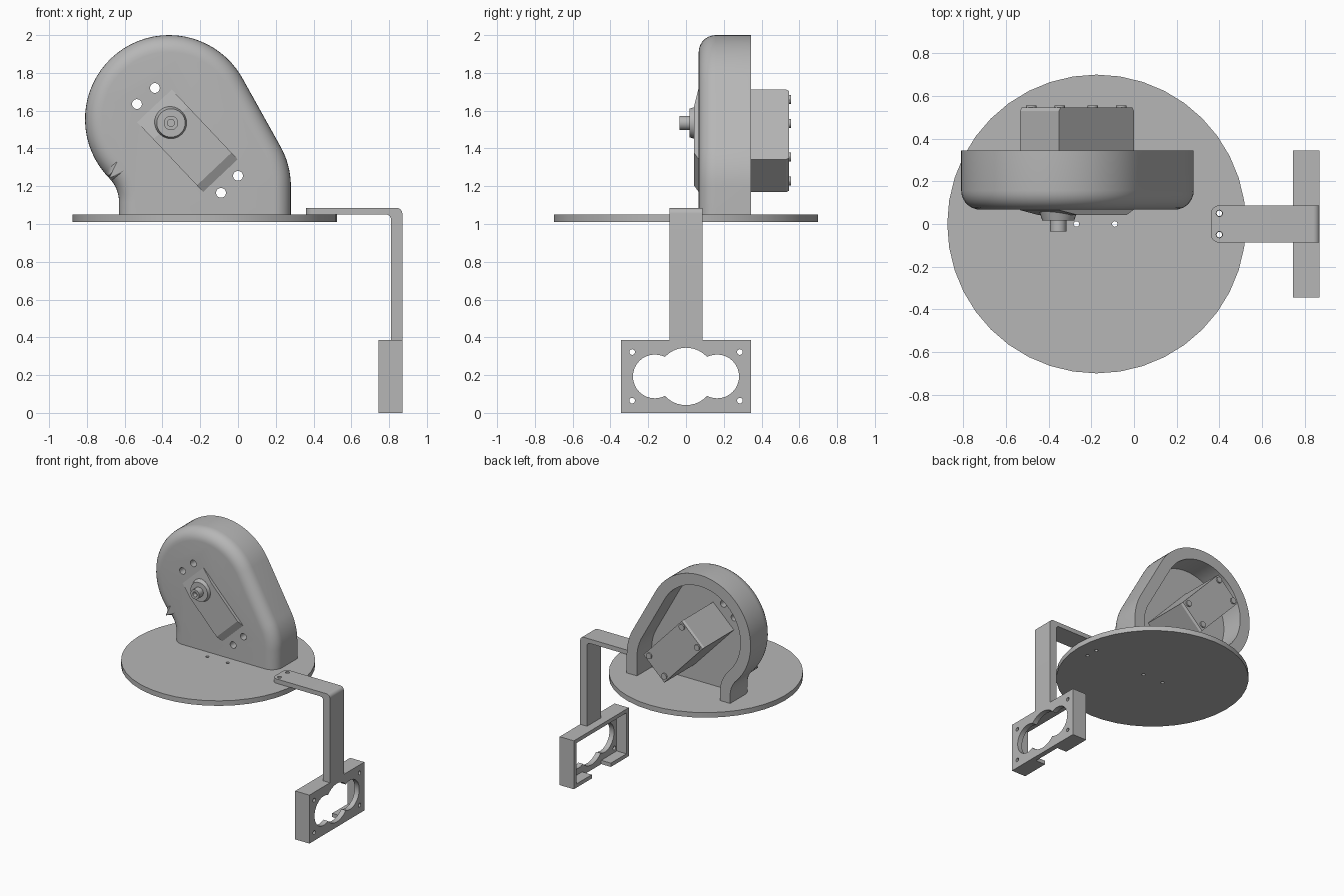
import bpy
import bmesh
from math import sin, cos, pi, radians, atan2, sqrt
from mathutils import Matrix, Vector

cube = bpy.data.objects.get("Cube")
if cube:
    bpy.data.objects.remove(cube, do_unlink=True)

GREY = (0.47, 0.47, 0.47, 1)
grey = bpy.data.materials.new("plain grey")
grey.use_nodes = True
grey.diffuse_color = GREY
grey.node_tree.nodes["Principled BSDF"].inputs["Base Color"].default_value = GREY


def finish(name, bm):
    bmesh.ops.recalc_face_normals(bm, faces=bm.faces)
    me = bpy.data.meshes.new(name)
    bm.to_mesh(me)
    bm.free()
    me.materials.append(grey)
    ob = bpy.data.objects.new(name, me)
    bpy.context.collection.objects.link(ob)
    return ob


PLACE = {"x": lambda a, b, d: (d, a, b),
         "y": lambda a, b, d: (a, d, b),
         "z": lambda a, b, d: (a, b, d)}


def prism_mesh(pts, axis, d0, d1):
    """Extrude a 2D outline along an axis."""
    bm = bmesh.new()
    low, high = [[bm.verts.new(PLACE[axis](a, b, d)) for a, b in pts] for d in (d0, d1)]
    bm.faces.new(low)
    bm.faces.new(high)
    for i in range(len(pts)):
        j = (i + 1) % len(pts)
        bm.faces.new((low[i], low[j], high[j], high[i]))
    bmesh.ops.recalc_face_normals(bm, faces=bm.faces)
    return bm


def prism(name, pts, axis, d0, d1):
    return finish(name, prism_mesh(pts, axis, d0, d1))


def arc(cx, cy, r, a0, a1, n):
    return [(cx + r * cos(a0 + (a1 - a0) * i / n), cy + r * sin(a0 + (a1 - a0) * i / n))
            for i in range(n + 1)]


def rod(name, axis, a, b, r, d0, d1, n=24):
    return prism(name, arc(a, b, r, 0, 2 * pi, n)[:-1], axis, d0, d1)


def rect(a0, b0, a1, b1):
    return [(a0, b0), (a1, b0), (a1, b1), (a0, b1)]


def cut(ob, *cutters):
    """Subtract cutters one at a time, then delete them."""
    for c in cutters:
        mod = ob.modifiers.new("cut", "BOOLEAN")
        mod.operation = "DIFFERENCE"
        mod.solver = "EXACT"
        mod.object = c
        bpy.context.view_layer.objects.active = ob
        bpy.ops.object.modifier_apply(modifier=mod.name)
        bpy.data.objects.remove(c, do_unlink=True)


def smooth(*obs):
    bpy.ops.object.select_all(action="DESELECT")
    for ob in obs:
        ob.select_set(True)
    bpy.context.view_layer.objects.active = obs[0]
    bpy.ops.object.shade_smooth_by_angle(angle=radians(25))


# Round base plate with screw holes
base = rod("base_plate", "z", -0.175, 0, 0.7, 1.01, 1.05, 40)
cut(base, *[rod("cutter", "z", x, y, 0.013, 0.9, 1.2, 12)
            for x, y in ((-0.27, 0), (-0.09, 0), (0.4, 0.05), (0.4, -0.05))])


# Housing outline: large round head, sloping right side, flared left foot
def housing_outline(inset, bottom):
    slope = radians(30.7)
    head, right, flare = 0.445 - inset, 0.43 - inset, 0.18 + inset
    hx, hz, fx = -0.365, 1.555, -0.81
    fz = hz - sqrt(0.625 ** 2 - (hx - fx) ** 2)
    turn = atan2(hz - fz, hx - fx)
    pts = [(0.28 - inset, bottom)]
    pts += arc(-0.15, 1.2, right, 0, slope, 8)
    pts += arc(hx, hz, head, slope, pi + turn, 36)
    pts += arc(fx, fz, flare, turn, 0, 8)
    return pts + [(-0.63 + inset, bottom)]


FRONT, BACK = 0.067, 0.345
bm = prism_mesh(housing_outline(0, 1.05), "y", FRONT, BACK)
rim = [e for e in bm.edges
       if all(abs(v.co.y - FRONT) < 1e-4 for v in e.verts)
       and max(v.co.z for v in e.verts) > 1.051]
bmesh.ops.bevel(bm, geom=rim, offset=0.09, segments=7, profile=0.5, affect="EDGES")
housing = finish("housing", bm)
cut(housing, prism("cutter", housing_outline(0.09, 1.0), "y", 0.16, 0.5))
cut(housing, *[rod("cutter", "y", x, z, 0.026, -0.2, 0.6)
               for x, z in ((-0.44, 1.72), (-0.535, 1.635), (-0.09, 1.165), (0, 1.255))])

# Motor, modelled lying along x and then tilted into place
tilt = Matrix.Translation((-0.267, 0, 1.44)) @ Matrix.Rotation(radians(46.6), 4, "Y")
side = [(-0.255, 0.065), (-0.13, 0.042), (0.205, 0.042), (0.255, 0.068),
        (0.255, 0.53), (0.245, 0.545), (-0.245, 0.545), (-0.255, 0.53)]
motor = prism("motor_body", side, "z", -0.126, 0.126)
screws = [rod("motor_screw", "y", u, w, 0.024, 0.53, 0.556, 16)
          for u in (-0.215, 0.205) for w in (-0.092, 0.092)]
for ob in [motor] + screws:
    ob.data.transform(tilt)

# Output boss and hollow shaft
SX, SZ = -0.355, 1.535
bm = bmesh.new()
bmesh.ops.create_cone(bm, cap_ends=True, segments=32, radius1=0.09, radius2=0.075, depth=0.045,
                      matrix=Matrix.Translation((SX, 0.04, SZ)) @ Matrix.Rotation(pi / 2, 4, "X"))
boss = finish("output_boss", bm)
shaft = rod("output_shaft", "y", SX, SZ, 0.038, -0.035, 0.03)
cut(shaft, rod("cutter", "y", SX, SZ, 0.019, -0.1, 0.0))

# Bent arm with rounded tip
profile = [(0.36, 1.05)] + arc(0.785, 1.025, 0.025, pi / 2, 0, 5)
profile += [(0.81, 0.375), (0.87, 0.375)] + arc(0.84, 1.055, 0.03, 0, pi / 2, 6)
profile += [(0.36, 1.085)]
bm = prism_mesh(profile, "y", -0.087, 0.087)
tip = [e for e in bm.edges
       if all(abs(v.co.x - 0.36) < 1e-4 for v in e.verts)
       and abs(e.verts[0].co.z - e.verts[1].co.z) > 0.01]
bmesh.ops.bevel(bm, geom=tip, offset=0.04, segments=6, profile=0.5, affect="EDGES")
arm = finish("arm", bm)
cut(arm, *[rod("cutter", "z", 0.4, s * 0.05, 0.015, 1.0, 1.2, 16) for s in (-1, 1)])

# Sensor frame: open-backed box, notched floor, three overlapping round windows
frame = prism("sensor_frame", rect(-0.345, 0, 0.345, 0.385), "x", 0.745, 0.87)
cut(frame,
    prism("cutter", rect(-0.315, 0.03, 0.315, 0.355), "x", 0.6, 0.83),
    prism("cutter", rect(-0.12, -0.1, 0.12, 0.1), "x", 0.6, 0.83),
    rod("cutter", "x", 0, 0.193, 0.152, 0.6, 1, 40),
    *[rod("cutter", "x", s * 0.165, 0.193, 0.116, 0.6, 1, 32) for s in (-1, 1)],
    *[rod("cutter", "x", s * 0.285, z, 0.015, 0.6, 1, 16)
      for s in (-1, 1) for z in (0.065, 0.322)])

smooth(base, housing, boss, shaft, arm, frame, *screws)
